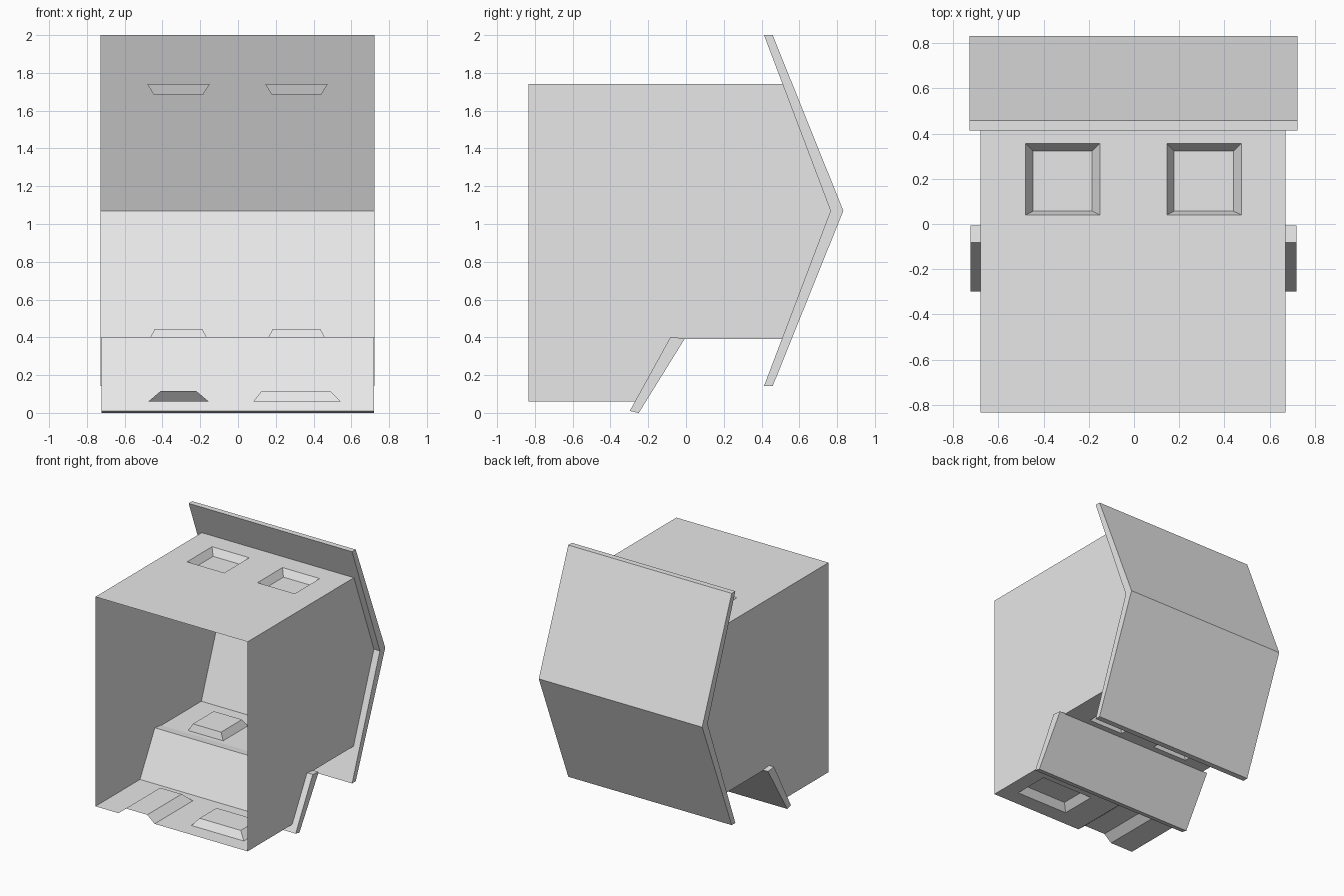
import bpy, bmesh

if "Cube" in bpy.data.objects:
    bpy.data.objects.remove(bpy.data.objects["Cube"])

# One plain grey for the whole model
grey = bpy.data.materials.new("plain grey")
grey.diffuse_color = (0.8, 0.8, 0.8, 1)
grey.use_nodes = True
grey.node_tree.nodes["Principled BSDF"].inputs["Base Color"].default_value = grey.diffuse_color

X0, X1 = -0.68, 0.67        # wall planes
FRONT = -0.835              # open side of the shell
WALL_TOP, STEP, LOW = 1.74, 0.39, 0.06


def finish(bm, name):
    bmesh.ops.remove_doubles(bm, verts=bm.verts, dist=1e-5)
    mesh = bpy.data.meshes.new(name)
    bm.to_mesh(mesh)
    bm.free()
    mesh.materials.append(grey)
    obj = bpy.data.objects.new(name, mesh)
    bpy.context.collection.objects.link(obj)
    return obj


def slab(name, profile, x0, x1):
    """Extrude a closed (y, z) profile along x."""
    bm = bmesh.new()
    face = bm.faces.new([bm.verts.new((x0, y, z)) for y, z in profile])
    ext = bmesh.ops.extrude_face_region(bm, geom=[face])
    moved = [v for v in ext["geom"] if isinstance(v, bmesh.types.BMVert)]
    bmesh.ops.translate(bm, verts=moved, vec=(x1 - x0, 0, 0))
    bmesh.ops.recalc_face_normals(bm, faces=bm.faces)
    return finish(bm, name)


def recessed_wall(name, z, y0, y1, depth, recesses, up):
    """Thin flat wall at height z with sloped-edge recesses.
    Each recess is an outer and an inner (xa, xb, ya, yb) rectangle."""
    bm = bmesh.new()

    def quad(pts):
        pts = pts if up else pts[::-1]
        bm.faces.new([bm.verts.new(p) for p in pts])

    def corners(r, h):
        xa, xb, ya, yb = r
        return [(xa, ya, h), (xb, ya, h), (xb, yb, h), (xa, yb, h)]

    # Flat cells around the openings
    xs = sorted({X0, X1, *(x for o, _ in recesses for x in o[:2])})
    ys = sorted({y0, y1, *(y for o, _ in recesses for y in o[2:])})
    for xa, xb in zip(xs, xs[1:]):
        for ya, yb in zip(ys, ys[1:]):
            cx, cy = (xa + xb) / 2, (ya + yb) / 2
            if not any(o[0] < cx < o[1] and o[2] < cy < o[3] for o, _ in recesses):
                quad(corners((xa, xb, ya, yb), z))

    # Sloped rims and sunken panes; a recess at the front edge stays open there
    for outer, inner in recesses:
        a, b = corners(outer, z), corners(inner, z + depth)
        quad(b)
        for i in range(4):
            if i == 0 and outer[2] == y0:
                continue
            j = (i + 1) % 4
            quad([a[i], a[j], b[j], b[i]])
    return finish(bm, name)


# Upper wall with two windows
recessed_wall("upper_wall", WALL_TOP, FRONT, 0.515, -0.055, [
    ((-0.48, -0.15, 0.04, 0.357), (-0.446, -0.185, 0.057, 0.322)),
    ((0.145, 0.475, 0.04, 0.357), (0.178, 0.44, 0.057, 0.322))], True)

# Stepped wall with two windows, set under the main roof
recessed_wall("step_wall", STEP, -0.01, 0.515, 0.055, [
    ((-0.47, -0.16, 0.04, 0.357), (-0.44, -0.19, 0.057, 0.322)),
    ((0.155, 0.465, 0.04, 0.357), (0.185, 0.435, 0.057, 0.322))], False)

# Lower wall with a doorway running to the open edge and a wide window
recessed_wall("door_wall", LOW, FRONT, -0.268, 0.055, [
    ((-0.475, -0.155, FRONT, -0.35), (-0.41, -0.22, FRONT, -0.40)),
    ((0.08, 0.545, -0.705, -0.41), (0.125, 0.49, -0.665, -0.45))], False)

# Two gable side walls
gable = [(FRONT, WALL_TOP), (FRONT, LOW), (-0.268, LOW), (-0.075, STEP),
         (0.515, STEP), (0.765, 1.07), (0.515, WALL_TOP)]
for name, x, pts in (("left_gable", X0, gable[::-1]), ("right_gable", X1, gable)):
    bm = bmesh.new()
    bm.faces.new([bm.verts.new((x, y, z)) for y, z in pts])
    finish(bm, name)

# Folded main roof and the small porch roof
slab("main_roof", [(0.413, 2.0), (0.765, 1.07), (0.413, 0.142),
                   (0.459, 0.142), (0.833, 1.07), (0.459, 2.0)], -0.727, 0.723)
slab("porch_roof", [(-0.082, 0.402), (-0.298, 0.01), (-0.25, 0.0),
                    (-0.006, 0.394)], -0.723, 0.72)
